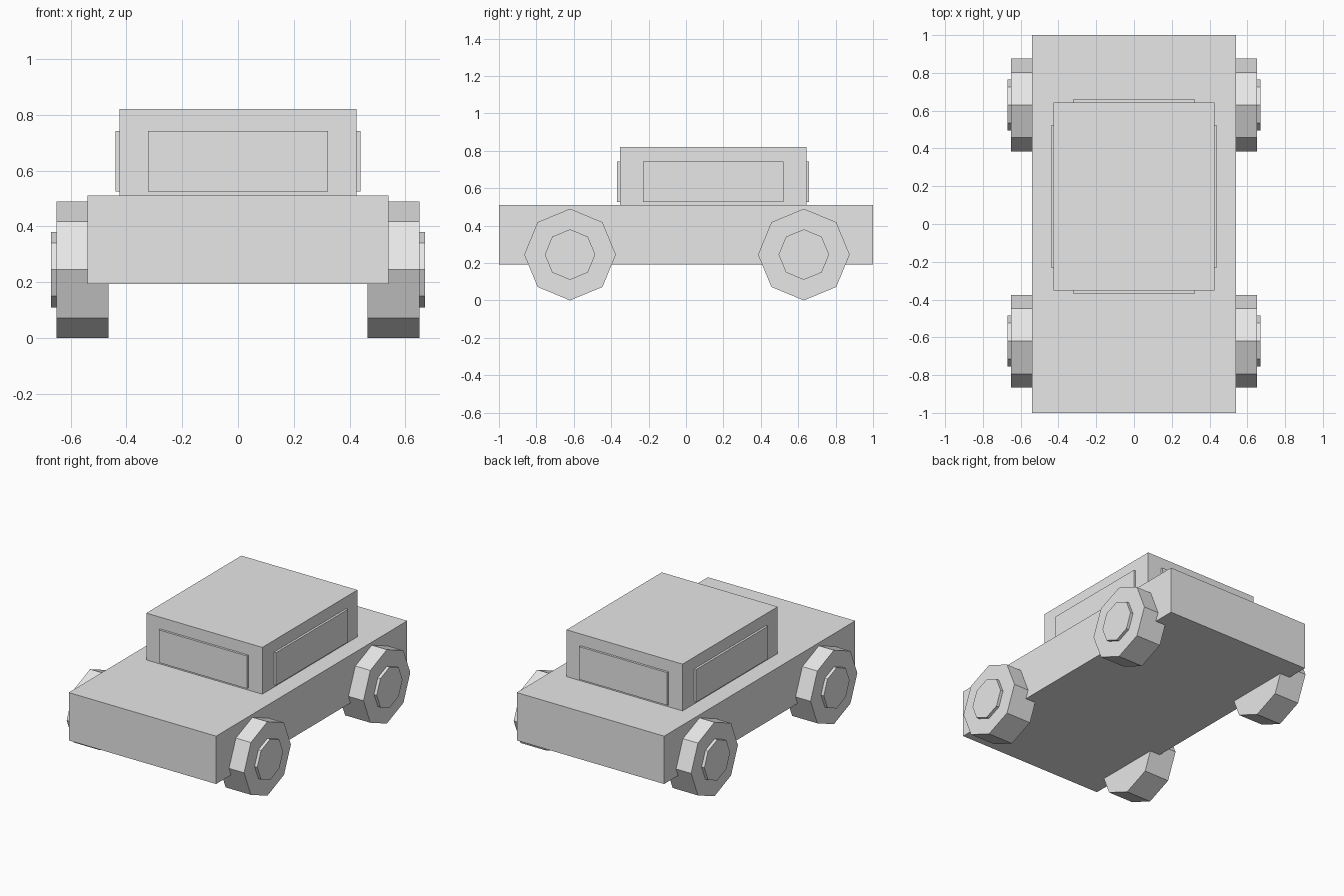
import bpy
import math

cube = bpy.data.objects.get("Cube")
if cube:
    bpy.data.objects.remove(cube, do_unlink=True)

# Single plain paint
GREY = (0.8, 0.8, 0.8, 1.0)
paint = bpy.data.materials.new("light_grey")
paint.use_nodes = True
paint.diffuse_color = GREY
paint.node_tree.nodes["Principled BSDF"].inputs["Base Color"].default_value = GREY


def finish(name):
    obj = bpy.context.object
    obj.name = name
    obj.data.materials.clear()
    obj.data.materials.append(paint)
    bpy.ops.object.transform_apply(location=False, rotation=True, scale=True)
    return obj


def box(name, x, y, z):
    """Box spanning the (min, max) pair on each axis."""
    spans = (x, y, z)
    bpy.ops.mesh.primitive_cube_add(size=1, location=[(a + b) / 2 for a, b in spans])
    bpy.context.object.scale = [b - a for a, b in spans]
    return finish(name)


def octagon_disc(name, radius, inner, outer, side, y, z):
    """Eight-sided disc on the x axis with a corner pointing straight up."""
    bpy.ops.mesh.primitive_cylinder_add(
        vertices=8, radius=radius, depth=outer - inner,
        location=(side * (inner + outer) / 2, y, z),
        rotation=(0, math.pi / 2, 0))
    return finish(name)


# Body and cabin
BODY_TOP = 0.51
CABIN_X = 0.425
CABIN_Y = (-0.353, 0.643)
box("body", (-0.54, 0.54), (-1, 1), (0.193, BODY_TOP))
box("cabin", (-CABIN_X, CABIN_X), CABIN_Y, (BODY_TOP, 0.82))

# Raised window panels
PANEL = 0.015
WINDOW_Z = (0.525, 0.742)
WINDOW_X = (-0.323, 0.323)
box("windscreen", WINDOW_X, (CABIN_Y[0] - PANEL, CABIN_Y[0]), WINDOW_Z)
box("rear_window", WINDOW_X, (CABIN_Y[1], CABIN_Y[1] + PANEL), WINDOW_Z)
box("left_window", (CABIN_X, CABIN_X + PANEL), (-0.23, 0.522), WINDOW_Z)
box("right_window", (-CABIN_X - PANEL, -CABIN_X), (-0.23, 0.522), WINDOW_Z)

# Wheels and hubcaps
WHEEL_RADIUS = 0.245
for end, y in (("front", -0.62), ("rear", 0.63)):
    for side_name, side in (("left", 1), ("right", -1)):
        label = f"{end}_{side_name}"
        octagon_disc(f"{label}_wheel", WHEEL_RADIUS, 0.465, 0.65, side, y, WHEEL_RADIUS)
        octagon_disc(f"{label}_hubcap", 0.135, 0.65, 0.67, side, y, WHEEL_RADIUS)
